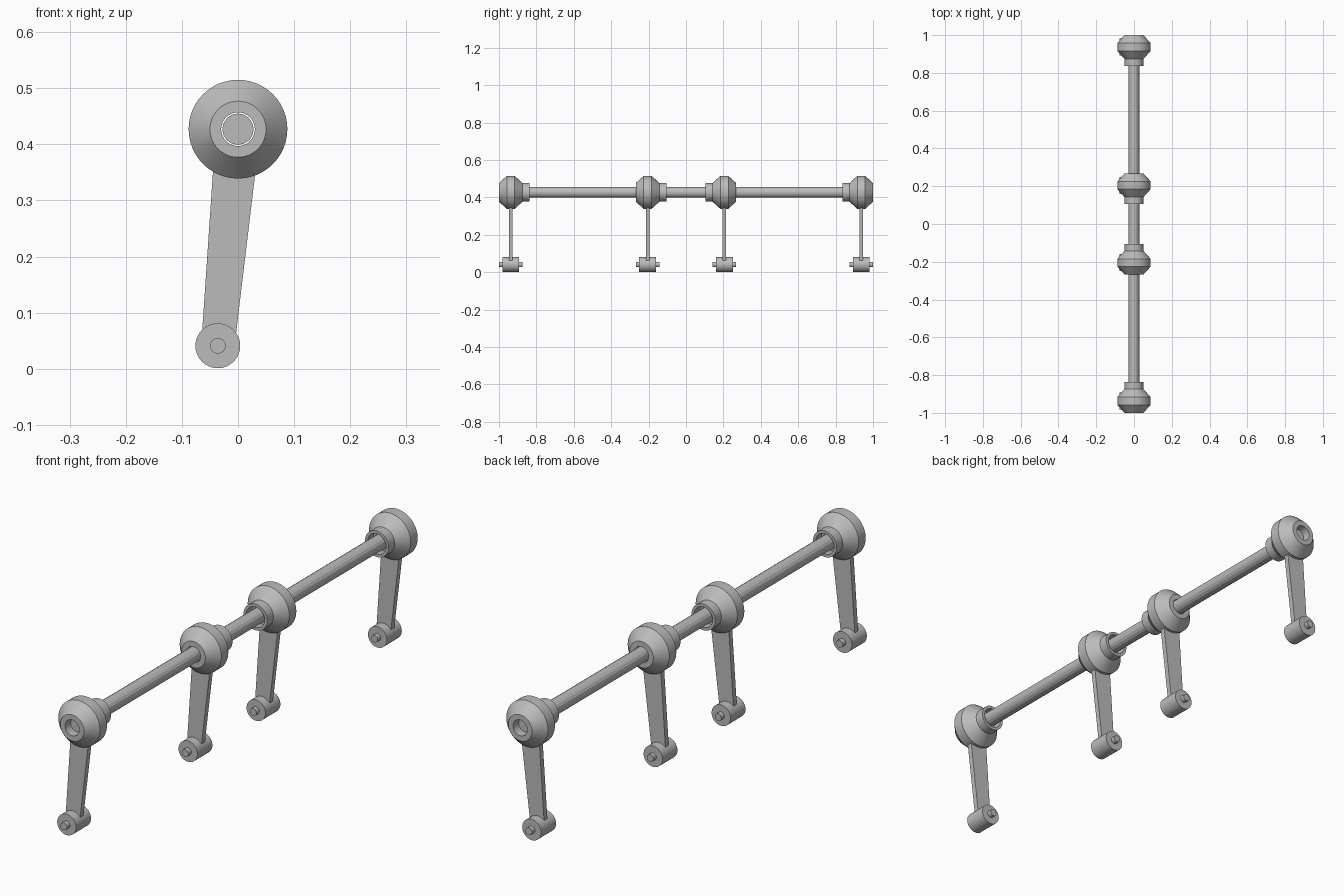
import bpy, bmesh, math
from mathutils import Matrix, Vector

cube = bpy.data.objects.get("Cube")
if cube:
    bpy.data.objects.remove(cube, do_unlink=True)

metal = bpy.data.materials.new("grey metal")
metal.use_nodes = True
grey = (0.5, 0.5, 0.5, 1)
metal.diffuse_color = grey
metal.node_tree.nodes["Principled BSDF"].inputs["Base Color"].default_value = grey

AXIS_Z = 0.427
FOOT_X, FOOT_Z = -0.036, 0.041


def finish(name, bm, smooth=True):
    bmesh.ops.recalc_face_normals(bm, faces=bm.faces)
    mesh = bpy.data.meshes.new(name)
    bm.to_mesh(mesh)
    bm.free()
    mesh.materials.append(metal)
    obj = bpy.data.objects.new(name, mesh)
    bpy.context.collection.objects.link(obj)
    if smooth:
        bpy.ops.object.select_all(action="DESELECT")
        obj.select_set(True)
        bpy.context.view_layer.objects.active = obj
        bpy.ops.object.shade_smooth_by_angle(angle=math.radians(25))
    return obj


def cylinder(name, radius, length, x, y, z, sides=32, smooth=True):
    """Solid cylinder along y."""
    bm = bmesh.new()
    place = Matrix.Translation((x, y, z)) @ Matrix.Rotation(math.pi / 2, 4, "X")
    bmesh.ops.create_cone(bm, cap_ends=True, segments=sides, radius1=radius,
                          radius2=radius, depth=length, matrix=place)
    return finish(name, bm, smooth)


def hub(name, y, inward):
    """Lathed double cone with a collar on one side and a stepped bore."""
    profile = [(0.03, -0.063), (0.05, -0.063), (0.088, -0.021), (0.088, 0.021),
               (0.05, 0.063), (0.05, 0.1), (0.039, 0.1), (0.039, 0.065), (0.03, 0.065)]
    sides = 48
    bm = bmesh.new()
    rings = []
    for i in range(sides):
        a = math.tau * i / sides
        rings.append([bm.verts.new((r * math.cos(a), y + inward * d,
                                    AXIS_Z + r * math.sin(a))) for r, d in profile])
    n = len(profile)
    for i in range(sides):
        here, there = rings[i], rings[(i + 1) % sides]
        for j in range(n):
            k = (j + 1) % n
            bm.faces.new((here[j], here[k], there[k], there[j]))
    finish(name, bm)


def arm(name, y):
    """Flat tapering lever from hub to foot."""
    outline = [(-0.065, 0.05), (-0.005, 0.05), (0.034, 0.375), (-0.043, 0.375)]
    bm = bmesh.new()
    face = bm.faces.new([bm.verts.new((x, y - 0.01, z)) for x, z in outline])
    side = bmesh.ops.extrude_face_region(bm, geom=[face])["geom"]
    moved = [v for v in side if isinstance(v, bmesh.types.BMVert)]
    bmesh.ops.translate(bm, verts=moved, vec=Vector((0, 0.02, 0)))
    finish(name, bm, smooth=False)


# Shaft, ending a little inside the outer hubs
cylinder("shaft", 0.028, 1.94, 0, 0, AXIS_Z, sides=16, smooth=False)

# Four levers, mirrored front to back
for end, sign in (("front", -1), ("back", 1)):
    for place, dist in (("outer", 0.937), ("inner", 0.205)):
        y = sign * dist
        label = f"{end}_{place}"
        hub(label + "_hub", y, -sign)
        arm(label + "_arm", y)
        cylinder(label + "_foot_boss", 0.04, 0.09, FOOT_X, y, FOOT_Z)
        cylinder(label + "_foot_pin", 0.014, 0.126, FOOT_X, y, FOOT_Z, sides=24)
